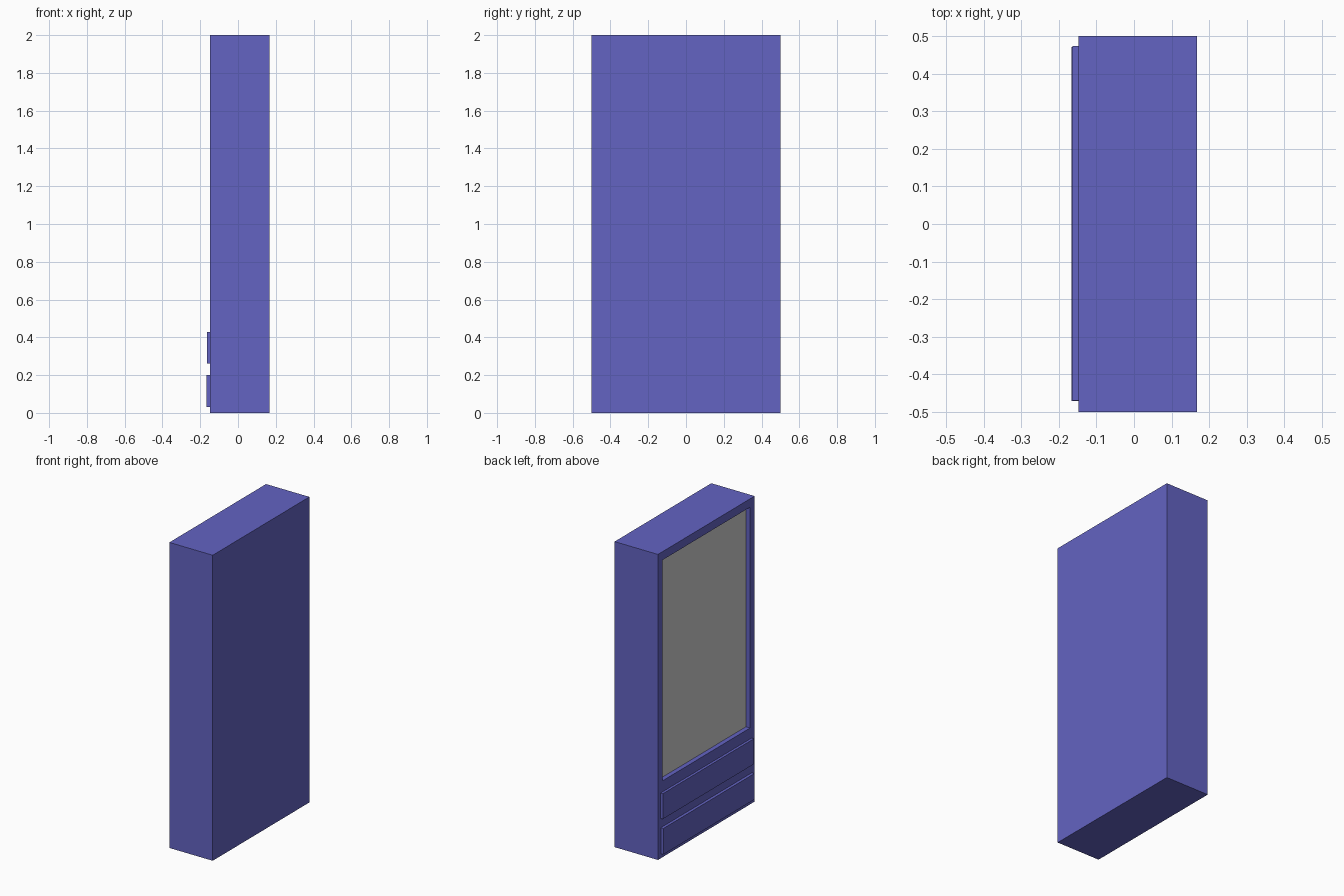
import bpy, bmesh

if "Cube" in bpy.data.objects:
    bpy.data.objects.remove(bpy.data.objects["Cube"])

def material(name, rgb):
    m = bpy.data.materials.new(name)
    m.diffuse_color = (*rgb, 1)
    m.use_nodes = True
    m.node_tree.nodes["Principled BSDF"].inputs["Base Color"].default_value = m.diffuse_color
    return m

BLUE = material("blue_paint", (0.125, 0.125, 0.54))

def box_mesh(x0, x1, y0, y1, z0, z1):
    bm = bmesh.new()
    bmesh.ops.create_cube(bm, size=1)
    for v in bm.verts:
        v.co = (x1 if v.co.x > 0 else x0,
                y1 if v.co.y > 0 else y0,
                z1 if v.co.z > 0 else z0)
    return bm

def finish(name, bm, mat=None):
    bmesh.ops.recalc_face_normals(bm, faces=bm.faces)
    me = bpy.data.meshes.new(name)
    bm.to_mesh(me)
    bm.free()
    ob = bpy.data.objects.new(name, me)
    bpy.context.collection.objects.link(ob)
    if mat:
        me.materials.append(mat)
    return ob

FRONT, BACK = -0.147, 0.167
Y, Z0, Z1, DEPTH = 0.453, 0.50, 1.945, 0.03

# Cabinet body with a rectangular pocket in its -x face
bm = box_mesh(FRONT, BACK, -0.5, 0.5, 0, 2)
face = min(bm.faces, key=lambda f: f.calc_center_median().x)
bmesh.ops.inset_region(bm, faces=[face], thickness=0.05, depth=0)
for v in face.verts:
    v.co.y = Y if v.co.y > 0 else -Y
    v.co.z = Z1 if v.co.z > 1 else Z0
pocket = bmesh.ops.extrude_face_region(bm, geom=[face])["geom"]
for v in pocket:
    if isinstance(v, bmesh.types.BMVert):
        v.co.x = FRONT + DEPTH + 0.005
if face.is_valid:
    bmesh.ops.delete(bm, geom=[face], context='FACES_ONLY')
finish("cabinet_body", bm, BLUE)

# Grey panel at the back of the pocket
finish("recessed_panel", box_mesh(FRONT + DEPTH, FRONT + DEPTH + 0.005, -Y, Y, Z0, Z1))

# Two drawer fronts standing proud of the face
for name, x, y0, y1, z0, z1 in (
        ("lower_drawer", -0.166, -0.471, 0.471, 0.03, 0.20),
        ("upper_drawer", -0.164, -0.469, 0.474, 0.262, 0.428)):
    finish(name, box_mesh(x, FRONT, y0, y1, z0, z1), BLUE)
